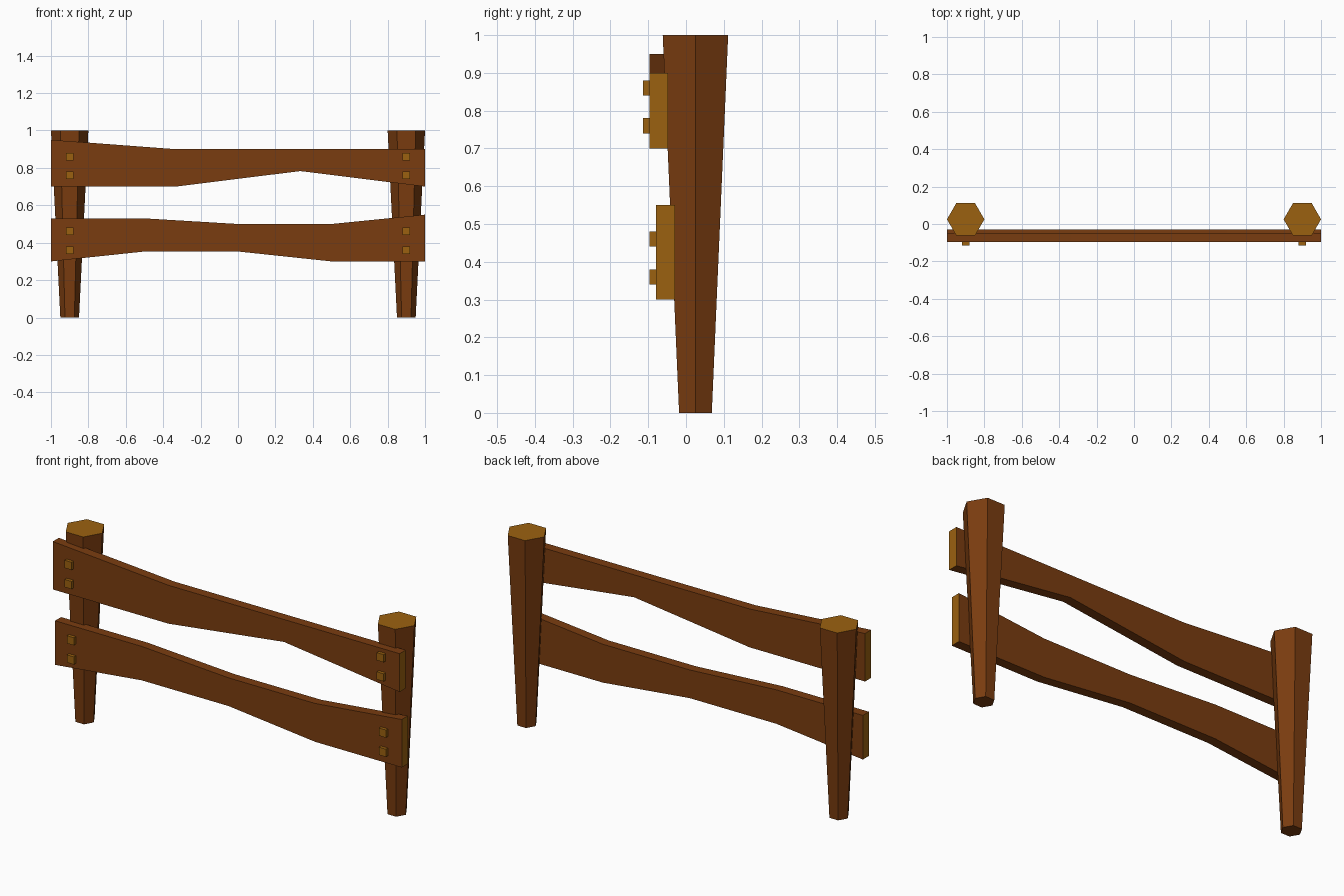
import bpy, bmesh, math

if "Cube" in bpy.data.objects:
    bpy.data.objects.remove(bpy.data.objects["Cube"])


def material(name, rgb):
    m = bpy.data.materials.new(name)
    m.diffuse_color = (*rgb, 1)
    m.use_nodes = True
    m.node_tree.nodes["Principled BSDF"].inputs["Base Color"].default_value = m.diffuse_color
    return m


BARK = material("brown_wood", (0.195, 0.046, 0.005))
CUT = material("cut_wood", (0.33, 0.12, 0.005))


def finish(name, bm, cut_rule):
    """Write the mesh; faces passing cut_rule get the pale cut-wood colour."""
    bmesh.ops.recalc_face_normals(bm, faces=bm.faces)
    bm.normal_update()
    for f in bm.faces:
        f.material_index = 1 if cut_rule(f.normal) else 0
    me = bpy.data.meshes.new(name)
    bm.to_mesh(me)
    bm.free()
    me.materials.append(BARK)
    me.materials.append(CUT)
    ob = bpy.data.objects.new(name, me)
    bpy.context.collection.objects.link(ob)


def post(name, x):
    # Hexagonal post, wider at the top, corners pointing along x
    bm = bmesh.new()
    rings = []
    for r, z in ((0.05, 0), (0.1, 1)):
        rings.append([bm.verts.new((x + r * math.cos(i * math.pi / 3),
                                    0.025 + r * math.sin(i * math.pi / 3), z))
                      for i in range(6)])
    for i in range(6):
        j = (i + 1) % 6
        bm.faces.new((rings[0][i], rings[0][j], rings[1][j], rings[1][i]))
    for ring in rings:
        bm.faces.new(ring)
    finish(name, bm, lambda n: n.z > 0.9)


def rail(name, sections, y0, y1):
    # Uneven plank from (x, bottom z, top z) sections
    bm = bmesh.new()
    loops = [[bm.verts.new(p) for p in ((x, y0, b), (x, y1, b), (x, y1, t), (x, y0, t))]
             for x, b, t in sections]
    for a, c in zip(loops, loops[1:]):
        for i in range(4):
            j = (i + 1) % 4
            bm.faces.new((a[i], a[j], c[j], c[i]))
    bm.faces.new(loops[0])
    bm.faces.new(loops[-1])
    finish(name, bm, lambda n: abs(n.x) > 0.9)


def peg(name, x, z, y0, y1):
    # Square peg head
    bm = bmesh.new()
    bmesh.ops.create_cube(bm, size=1)
    for v in bm.verts:
        v.co = (x + v.co.x * 0.04, (y0 + y1) / 2 + v.co.y * (y1 - y0), z + v.co.z * 0.04)
    finish(name, bm, lambda n: True)


rail("upper_rail", [(-1, 0.7, 0.95), (-0.333, 0.7, 0.9), (0.333, 0.783, 0.9), (1, 0.7, 0.9)],
     -0.097, -0.047)
rail("lower_rail", [(-1, 0.3, 0.53), (-0.5, 0.353, 0.53), (0, 0.353, 0.5),
                    (0.5, 0.3, 0.5), (1, 0.3, 0.55)], -0.079, -0.029)

for side, x in (("left", -0.9), ("right", 0.9)):
    post(side + "_post", x)
    for rail_name, zs, front in (("upper", (0.76, 0.86), -0.097), ("lower", (0.36, 0.46), -0.079)):
        for k, z in enumerate(zs):
            peg(f"{side}_{rail_name}_peg_{k + 1}", x, z, front - 0.017, front + 0.02)
